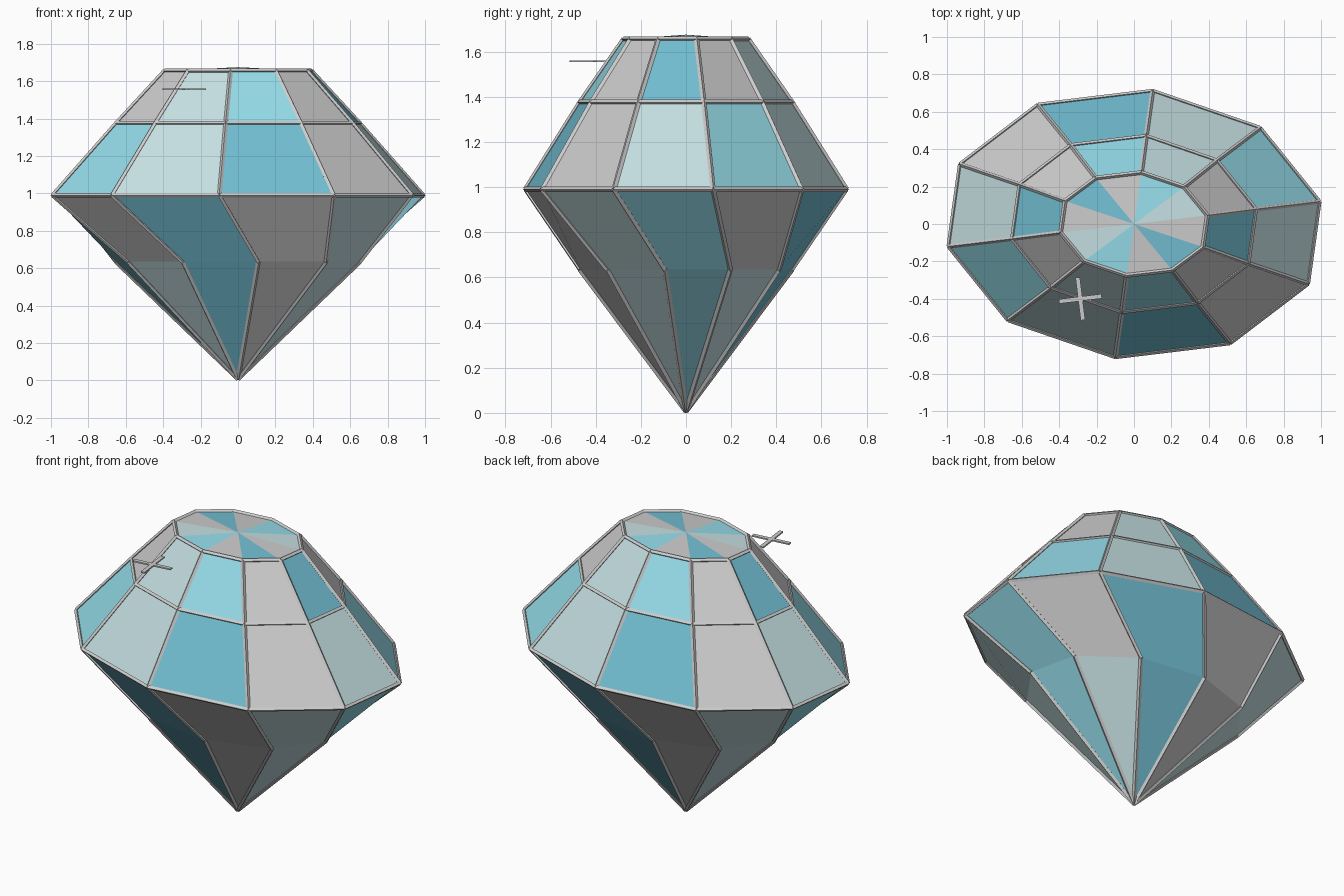
import bpy, bmesh
from math import cos, sin, radians
from mathutils import Vector, Matrix

if "Cube" in bpy.data.objects:
    bpy.data.objects.remove(bpy.data.objects["Cube"])

N = 10
BAR = 0.012


def ring(rx, ry, z, twist=0.0):
    """Ten points on a slightly skewed ellipse."""
    return [Vector((rx * cos(radians(12.4 + twist + 36 * i)),
                    ry * sin(radians(9.6 + twist + 36 * i)), z)) for i in range(N)]


def make_object(name, bm):
    me = bpy.data.meshes.new(name)
    bmesh.ops.recalc_face_normals(bm, faces=bm.faces)
    bm.to_mesh(me)
    bm.free()
    ob = bpy.data.objects.new(name, me)
    bpy.context.collection.objects.link(ob)
    return ob


def bar(bm, a, b):
    """Four-sided bar between two points."""
    d = b - a
    rot = d.to_track_quat('Z', 'Y').to_matrix().to_4x4()
    bmesh.ops.create_cone(bm, cap_ends=True, segments=4, radius1=BAR, radius2=BAR,
                          depth=d.length, matrix=Matrix.Translation((a + b) / 2) @ rot)


# Outline rings from bottom to top
tip = Vector((0, 0, 0.008))
lower = ring(0.66, 0.472, 0.635, 15)
girdle = ring(1.014, 0.718, 0.99)
crown = ring(0.666, 0.474, 1.375)
table = ring(0.402, 0.278, 1.655)
apex = Vector((0, 0, 1.675))

# Gem body: facets with a colour pattern repeating every five
bm = bmesh.new()
rings = [[bm.verts.new(p) for p in r] for r in (lower, girdle, crown, table)]
v_tip, v_apex = bm.verts.new(tip), bm.verts.new(apex)
bands = [("PBWPC", None, rings[0]), ("WBWPC", rings[0], rings[1]),
         ("CPBWP", rings[1], rings[2]), ("WPCWB", rings[2], rings[3]),
         ("PCWBW", rings[3], None)]
slots = "BCPW"
for pattern, lo, hi in bands:
    for i in range(N):
        j = (i + 1) % N
        below = [lo[i], lo[j]] if lo else [v_tip]
        above = [hi[j], hi[i]] if hi else [v_apex]
        f = bm.faces.new(below + above)
        f.material_index = slots.index(pattern[i % 5])
gem = make_object("gem_facets", bm)
for name, col in (("blue_glass", (0.17, 0.52, 0.65, 1)), ("cyan_glass", (0.30, 0.72, 0.82, 1)),
                  ("pale_glass", (0.56, 0.74, 0.76, 1)), ("clear_glass", (0.72, 0.74, 0.74, 1))):
    mat = bpy.data.materials.new(name)
    mat.diffuse_color = col
    mat.use_nodes = True
    mat.node_tree.nodes["Principled BSDF"].inputs["Base Color"].default_value = mat.diffuse_color
    gem.data.materials.append(mat)

# Edge frame: three hoops plus ribs from table to tip
bm = bmesh.new()
for r in (girdle, crown, table):
    for i in range(N):
        bar(bm, r[i], r[(i + 1) % N])
for i in range(N):
    path = [table[i], crown[i], girdle[i], lower[i], tip]
    for a, b in zip(path, path[1:]):
        bar(bm, a, b)
make_object("edge_frame", bm)

# Sparkle: two thin crossed strips floating beside the crown
bm = bmesh.new()
for angle in (7, 97):
    m = (Matrix.Translation((-0.287, -0.4, 1.557)) @ Matrix.Rotation(radians(angle), 4, 'Z')
         @ Matrix.Diagonal((0.23, 0.024, 0.008, 1)))
    bmesh.ops.create_cube(bm, size=1, matrix=m)
make_object("sparkle_cross", bm)
